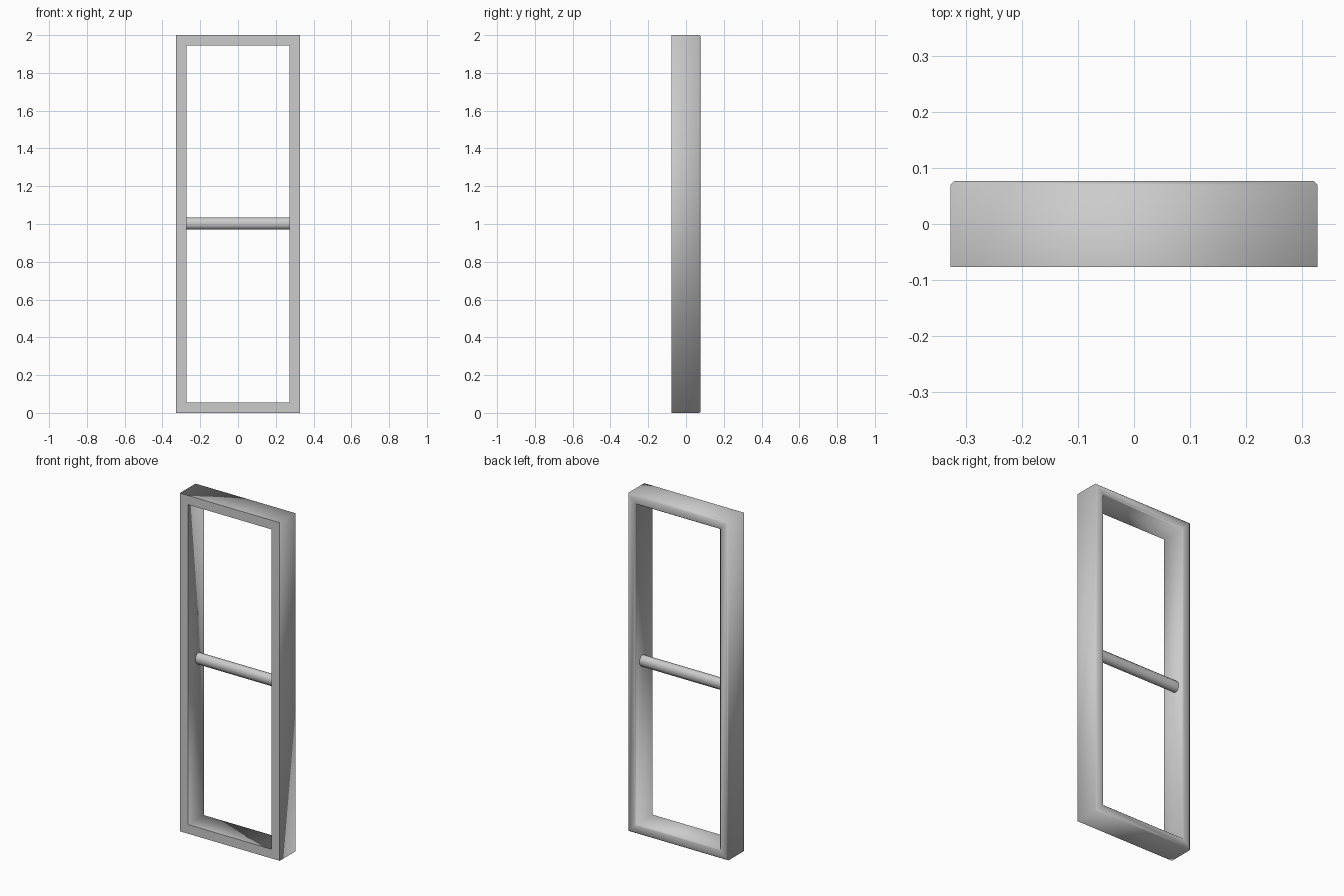
import bpy, bmesh, math

if "Cube" in bpy.data.objects:
    bpy.data.objects.remove(bpy.data.objects["Cube"])

HALF_W, HEIGHT, HALF_D = 0.327, 2.0, 0.077
THICK, CHAMFER = 0.054, 0.007


def make_object(name, bm):
    bmesh.ops.recalc_face_normals(bm, faces=bm.faces)
    for f in bm.faces:
        f.smooth = True
    mesh = bpy.data.meshes.new(name)
    bm.to_mesh(mesh)
    bm.free()
    ob = bpy.data.objects.new(name, mesh)
    bpy.context.collection.objects.link(ob)
    return ob


# Rectangular frame: one profile (inset, depth), mitred round four corners
profile = [(0, -HALF_D), (0, HALF_D - CHAMFER), (CHAMFER, HALF_D),
           (THICK - CHAMFER, HALF_D), (THICK, HALF_D - CHAMFER), (THICK, -HALF_D)]
bm = bmesh.new()
rings = []
for sx, sz in [(-1, -1), (1, -1), (1, 1), (-1, 1)]:
    rings.append([bm.verts.new((sx * (HALF_W - t), y,
                                HEIGHT / 2 + sz * (HEIGHT / 2 - t)))
                  for t, y in profile])
n = len(profile)
for i in range(4):
    a, b = rings[i], rings[(i + 1) % 4]
    for j in range(n):
        k = (j + 1) % n
        bm.faces.new((a[j], b[j], b[k], a[k]))
# Crisp front edges
for e in bm.edges:
    if all(v.co.y < -HALF_D + 1e-4 for v in e.verts):
        e.smooth = False
make_object("door_frame", bm)

# Cross bar spanning the opening at mid height
SIDES, BAR_HALF = 8, HALF_W - THICK
bm = bmesh.new()
ends = []
for x in (-BAR_HALF, BAR_HALF):
    ends.append([bm.verts.new((x,
                               0.018 + 0.027 * math.cos(math.tau * (i + 0.5) / SIDES),
                               1.002 + 0.034 * math.sin(math.tau * (i + 0.5) / SIDES)))
                 for i in range(SIDES)])
for i in range(SIDES):
    k = (i + 1) % SIDES
    bm.faces.new((ends[0][i], ends[0][k], ends[1][k], ends[1][i]))
for ring in ends:
    cap = bm.faces.new(ring)
    for e in cap.edges:
        e.smooth = False
make_object("cross_bar", bm)
